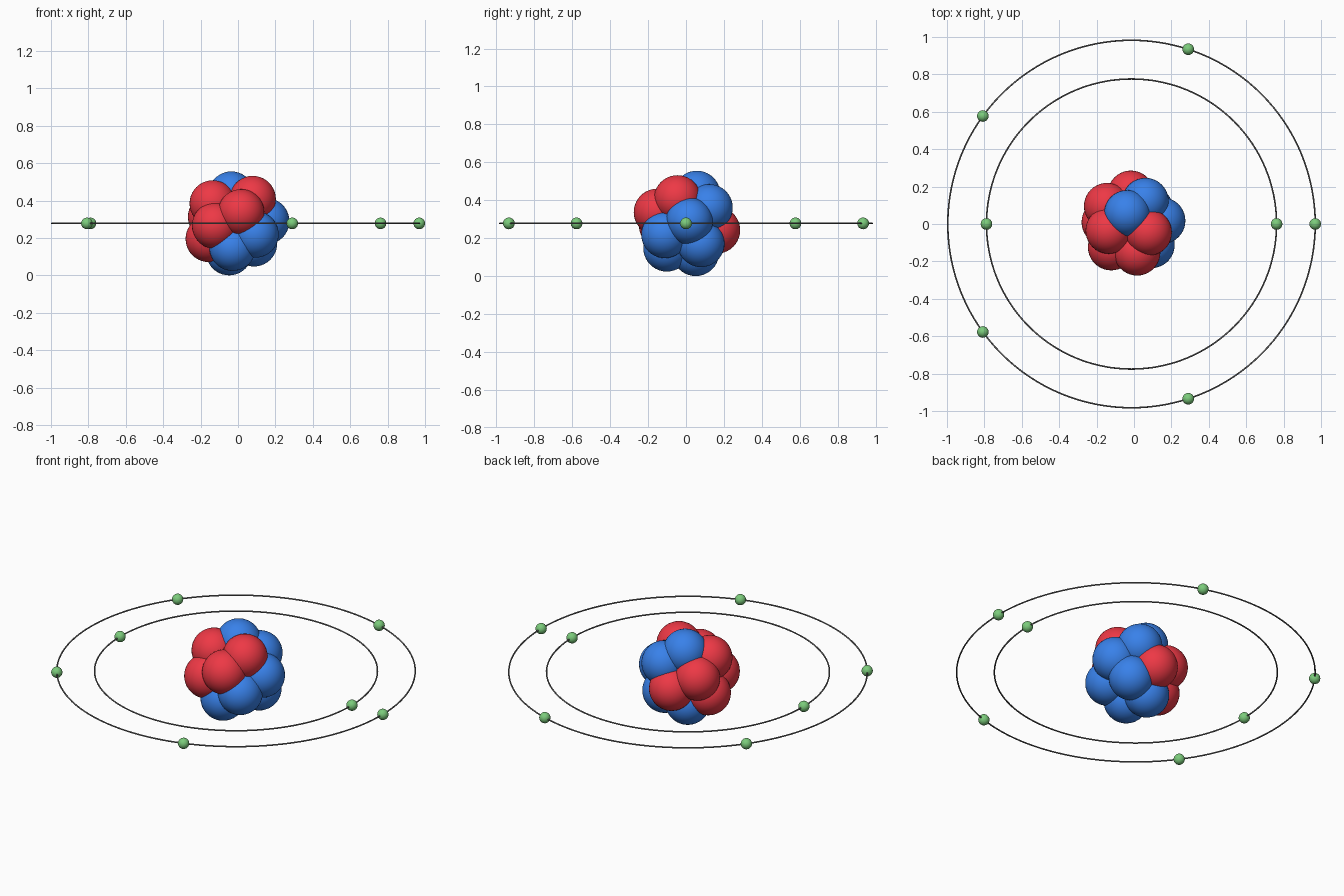
import bpy
from math import pi, sqrt, cos, sin

if "Cube" in bpy.data.objects:
    bpy.data.objects.remove(bpy.data.objects["Cube"])

CX, CZ = -0.0133, 0.2777            # centre of the atom
GOLDEN = (1 + sqrt(5)) / 2


def material(name, rgb):
    m = bpy.data.materials.new(name)
    m.diffuse_color = (*rgb, 1)
    m.use_nodes = True
    m.node_tree.nodes["Principled BSDF"].inputs["Base Color"].default_value = m.diffuse_color
    return m


RED = material("red", (0.85, 0.04, 0.06))
BLUE = material("blue", (0.04, 0.22, 0.82))
GREEN = material("green", (0.2, 0.6, 0.2))
DARK = material("dark_grey", (0.15, 0.15, 0.15))


def finish(name, mat):
    ob = bpy.context.object
    ob.name = name
    ob.data.materials.append(mat)
    bpy.ops.object.shade_smooth()


def ball(name, x, y, z, r, mat, segments=32):
    bpy.ops.mesh.primitive_uv_sphere_add(
        segments=segments, ring_count=segments // 2, radius=r,
        location=(CX + x, y, CZ + z))
    finish(name, mat)


# Nucleus: 14 balls spread evenly over a small sphere by the golden spiral
COUNT, SPREAD = 14, 0.1655
PROTONS = {1, 2, 4, 5, 7, 8, 10}
for i in range(COUNT):
    h = 1 - (2 * i + 1) / COUNT
    rho = SPREAD * sqrt(1 - h * h)
    a = 2 * pi * (i + 0.5) / GOLDEN
    is_proton = i in PROTONS
    ball("proton" if is_proton else "neutron",
         rho * cos(a), rho * sin(a), SPREAD * h, 0.124,
         RED if is_proton else BLUE, 40)

# Orbit rings with evenly spaced electrons
for label, radius, electrons in (("inner", 0.7755, 2), ("outer", 0.9823, 5)):
    bpy.ops.mesh.primitive_torus_add(
        major_radius=radius, minor_radius=0.0042,
        major_segments=128, minor_segments=10, location=(CX, 0, CZ))
    finish(label + "_orbit", DARK)
    for k in range(electrons):
        a = 2 * pi * k / electrons
        ball(label + "_electron", radius * cos(a), radius * sin(a), 0,
             0.031, GREEN, 24)
